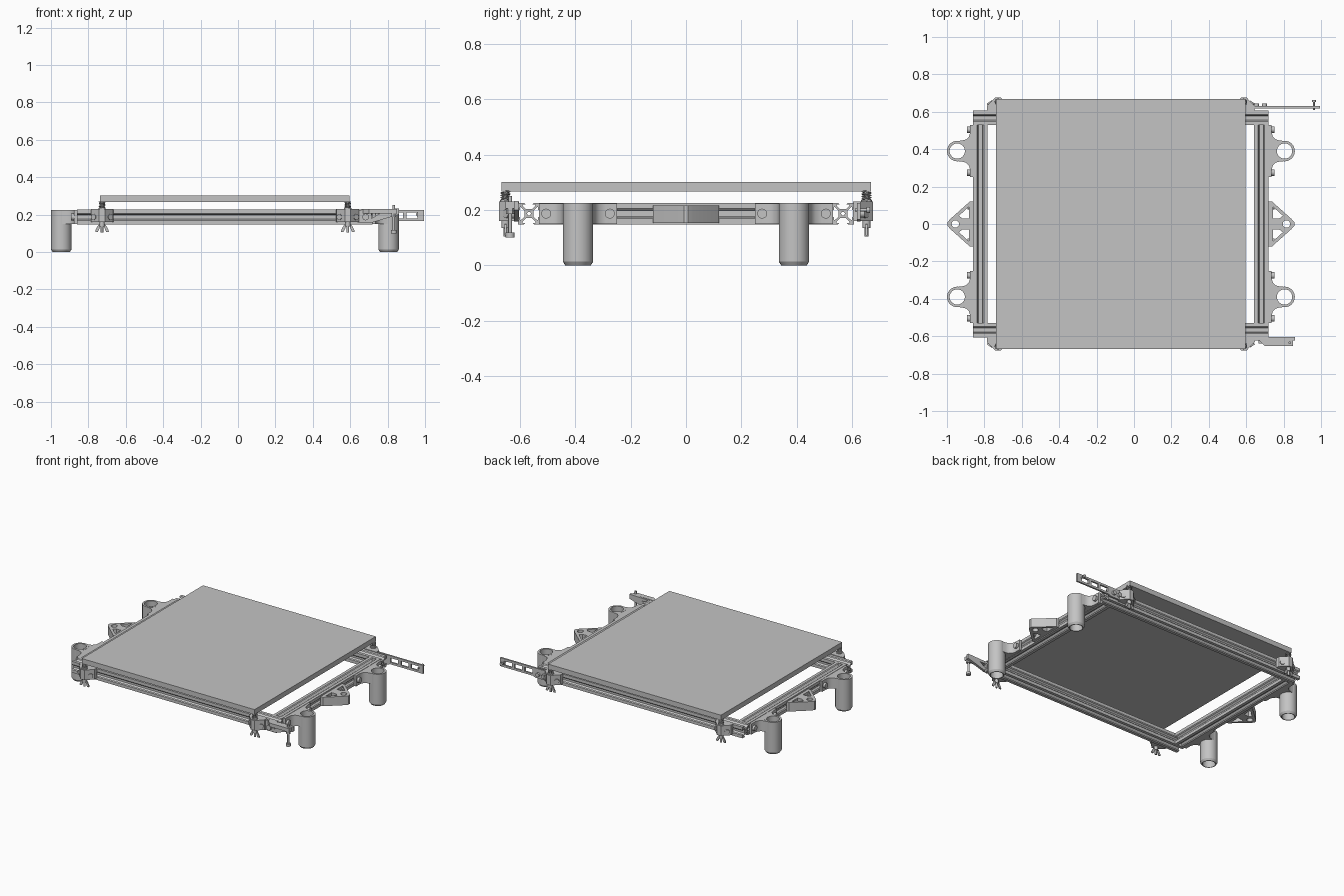
import bpy, bmesh, math
from mathutils import Matrix, Vector

if "Cube" in bpy.data.objects:
    bpy.data.objects.remove(bpy.data.objects["Cube"])

CX = -0.07                                    # symmetry line of the frame
GREY = (0.55, 0.55, 0.55, 1)
metal = bpy.data.materials.new("grey")
metal.use_nodes = True
metal.diffuse_color = GREY
metal.node_tree.nodes["Principled BSDF"].inputs["Base Color"].default_value = GREY
parts = []

# columns map (u, v, w) of a flat outline onto world axes
AXES = {
    "z": Matrix.Identity(4),
    "x": Matrix(((0, 0, 1, 0), (1, 0, 0, 0), (0, 1, 0, 0), (0, 0, 0, 1))),
    "y": Matrix(((1, 0, 0, 0), (0, 0, 1, 0), (0, 1, 0, 0), (0, 0, 0, 1))),
}


def finish(name, bm, mirror=""):
    bmesh.ops.remove_doubles(bm, verts=bm.verts, dist=1e-5)
    bmesh.ops.recalc_face_normals(bm, faces=bm.faces)
    mesh = bpy.data.meshes.new(name)
    bm.to_mesh(mesh)
    bm.free()
    mesh.materials.clear()
    mesh.materials.append(metal)
    obj = bpy.data.objects.new(name, mesh)
    obj.location.x = CX
    bpy.context.collection.objects.link(obj)
    if mirror:
        mod = obj.modifiers.new("Mirror", "MIRROR")
        mod.use_axis = ("x" in mirror, "y" in mirror, False)
        mod.use_mirror_merge = False
    parts.append(obj)
    return obj


def curve_to_bmesh(curve):
    obj = bpy.data.objects.new("temp", curve)
    bpy.context.collection.objects.link(obj)
    bpy.context.view_layer.update()
    deps = bpy.context.evaluated_depsgraph_get()
    mesh = bpy.data.meshes.new_from_object(obj.evaluated_get(deps))
    bm = bmesh.new()
    bm.from_mesh(mesh)
    bpy.data.objects.remove(obj)
    bpy.data.curves.remove(curve)
    bpy.data.meshes.remove(mesh)
    return bm


def add_spline(curve, pts, cyclic):
    sp = curve.splines.new("POLY")
    sp.points.add(len(pts) - 1)
    for p, q in zip(sp.points, pts):
        p.co = (*q, 1)
    sp.use_cyclic_u = cyclic


def slab(name, loops, lo, hi, axis="z", mirror=""):
    """Extrude an outline, with further loops as holes, along an axis."""
    curve = bpy.data.curves.new(name, "CURVE")
    curve.dimensions = "2D"
    curve.fill_mode = "BOTH"
    curve.extrude = (hi - lo) / 2
    for loop in loops:
        add_spline(curve, [(u, v, 0) for u, v in loop], True)
    bm = curve_to_bmesh(curve)
    bm.transform(AXES[axis] @ Matrix.Translation((0, 0, (lo + hi) / 2)))
    return finish(name, bm, mirror)


def rect(u0, u1, v0, v1):
    return [(u0, v0), (u1, v0), (u1, v1), (u0, v1)]


def arc(cu, cv, r, n, start=0.0, end=360.0):
    steps = n if end - start == 360 else n - 1
    angles = [math.radians(start + (end - start) * i / steps) for i in range(n)]
    return [(cu + r * math.cos(a), cv + r * math.sin(a)) for a in angles]


def lathe(name, profile, x, y, steps=24, mirror=""):
    bm = bmesh.new()
    verts = [bm.verts.new((r, 0, z)) for r, z in profile]
    edges = [bm.edges.new((verts[i - 1], verts[i])) for i in range(len(verts))]
    bmesh.ops.spin(bm, geom=verts + edges, axis=(0, 0, 1), cent=(0, 0, 0),
                   steps=steps, angle=math.tau)
    bm.transform(Matrix.Translation((x, y, 0)))
    return finish(name, bm, mirror)


def rod(name, start, end, r, sides=14, mirror=""):
    a, b = Vector(start), Vector(end)
    bm = bmesh.new()
    bmesh.ops.create_cone(bm, cap_ends=True, segments=sides, radius1=r, radius2=r,
                          depth=(b - a).length)
    turn = (b - a).to_track_quat("Z", "Y").to_matrix().to_4x4()
    bm.transform(Matrix.Translation((a + b) / 2) @ turn)
    return finish(name, bm, mirror)


# bed plate
slab("bed_plate", [rect(-0.668, 0.665, -0.667, 0.669)], 0.266, 0.301)

# slotted frame rails
side = [(-.018, .039), (-.012, .033), (-.023, .033), (-.023, .029), (-.011, .016)]
side += [(-t, d) for t, d in reversed(side)] + [(.039, .039)]
section = []
for k in range(4):
    c, s = round(math.cos(k * math.pi / 2)), round(math.sin(k * math.pi / 2))
    section += [(c * t + s * d, c * d - s * t) for t, d in side]
RZ = 0.187


def rail(name, across, half, axis, mirror):
    bore = arc(across, RZ, 0.007, 10)
    slab(name, [[(u + across, v + RZ) for u, v in section], bore],
         -half, half, axis, mirror)


rail("cross_rail", 0.567, 0.79, "x", "y")
rail("side_rail", 0.751, 0.528, "y", "x")

# legs: hollow tubes with a flared bracket against the side rail
LX, LY = 0.875, 0.39
lathe("leg_tube", [(.041, 0), (.046, 0), (.055, .014), (.055, .225), (.041, .225)],
      LX, LY, mirror="xy")
flare = [(.79, -.14), (.806, -.14), (.806, -.1), (.812, -.078), (.828, -.062), (.85, -.056)]
outline = [(x, LY + d) for x, d in flare] + arc(LX, LY, 0.054, 15, -90, 90)
outline += [(x, LY - d) for x, d in reversed(flare)]
slab("leg_bracket", [outline, arc(LX, LY, 0.042, 24)], 0.15, 0.224, mirror="xy")
for d in (-0.115, 0.115):
    rod("leg_bolt", (.8, LY + d, RZ), (.822, LY + d, RZ), 0.018, mirror="xy")

# triangular brackets in the middle of each side
half_tri = [(.79, .12), (.808, .12), (.912, .027), (.928, .008)]
window = [(.812, .093), (.812, .03), (.848, .03), (.866, .044)]
slab("middle_bracket",
     [half_tri + [(x, -y) for x, y in reversed(half_tri)], arc(.885, 0, .02, 12),
      window, [(x, -y) for x, y in window]], 0.154, 0.216, mirror="x")
rod("middle_bolt", (.8, .092, RZ), (.82, .092, RZ), 0.016, mirror="xy")

# corner clips carrying the plate on springs
SX, SY = 0.657, 0.652
slab("corner_clip", [[(.595, .604), (.715, .604), (.717, .63), (.672, .676),
                      (.642, .676), (.597, .63)]], 0.16, 0.23, mirror="xy")
for d in (-1, 1):
    x = SX + d * 0.035
    rod("clip_bolt", (x, .635, RZ), (x + d * .012, .652, RZ), 0.016, mirror="xy")
rod("spring_screw", (SX, SY, .105), (SX, SY, .27), 0.007, mirror="xy")
rod("spring_seat", (SX, SY, .228), (SX, SY, .236), 0.02, mirror="xy")
coil = bpy.data.curves.new("coil", "CURVE")
coil.dimensions = "3D"
coil.bevel_depth = 0.003
coil.bevel_resolution = 1
coil.use_fill_caps = True
add_spline(coil, [(SX + .015 * math.cos(i * math.pi / 8), SY + .015 * math.sin(i * math.pi / 8),
                   .234 + .034 * i / 64) for i in range(65)], False)
finish("spring", curve_to_bmesh(coil), "xy")

# wing nuts under the clips
rod("wing_nut_hub", (SX, SY, .135), (SX, SY, .162), 0.014, mirror="xy")
for d in (-1, 1):
    wing = [(.006, .15), (.012, .13), (.022, .108), (.036, .108), (.034, .12), (.018, .148)]
    slab("wing", [[(SX + d * u, v) for u, v in wing]], SY - .004, SY + .004, "y", "xy")


# long slotted arm at the back
def shift(loop):
    return [(u - CX, v) for u, v in loop]


slots = [rect(a, a + .058, .18, .21) for a in (.745, .823, .901)]
slab("back_arm", [shift(l) for l in
     [[(.635, .158), (.72, .158), (.74, .166), (.995, .166), (.995, .225), (.635, .225)]] + slots],
     0.618, 0.63, "y")
for x in (.655, .697):
    rod("back_arm_bolt", (x - CX, .628, RZ), (x - CX, .645, RZ), 0.014)
rod("back_arm_screw", (.962 - CX, .61, .2), (.962 - CX, .655, .2), 0.005)
rod("back_arm_screw_head", (.962 - CX, .652, .2), (.962 - CX, .664, .2), 0.011)

# short braced arm at the front with an upright adjusting screw
web = [(.64, .158), (.72, .158), (.86, .2), (.86, .232), (.64, .225)]
slab("front_arm_web", [shift(web), shift([(.715, .18), (.715, .21), (.765, .21)])],
     -0.622, -0.605, "y")
slab("front_arm_flange", [shift([(.66, -.615), (.85, -.615), (.85, -.652), (.7, -.652)])],
     0.205, 0.23)
rod("front_arm_bolt", (.682 - CX, -.62, RZ), (.682 - CX, -.64, RZ), 0.018)
rod("adjusting_screw", (.833 - CX, -.635, .105), (.833 - CX, -.635, .25), 0.007)
rod("adjusting_knob", (.833 - CX, -.635, .1), (.833 - CX, -.635, .118), 0.016)
rod("adjusting_nut", (.833 - CX, -.635, .186), (.833 - CX, -.635, .206), 0.015, 6)

# smooth the round parts, keep edges crisp
bpy.ops.object.select_all(action="DESELECT")
for obj in parts:
    obj.select_set(True)
bpy.context.view_layer.objects.active = parts[0]
bpy.ops.object.shade_smooth_by_angle(angle=math.radians(32))
